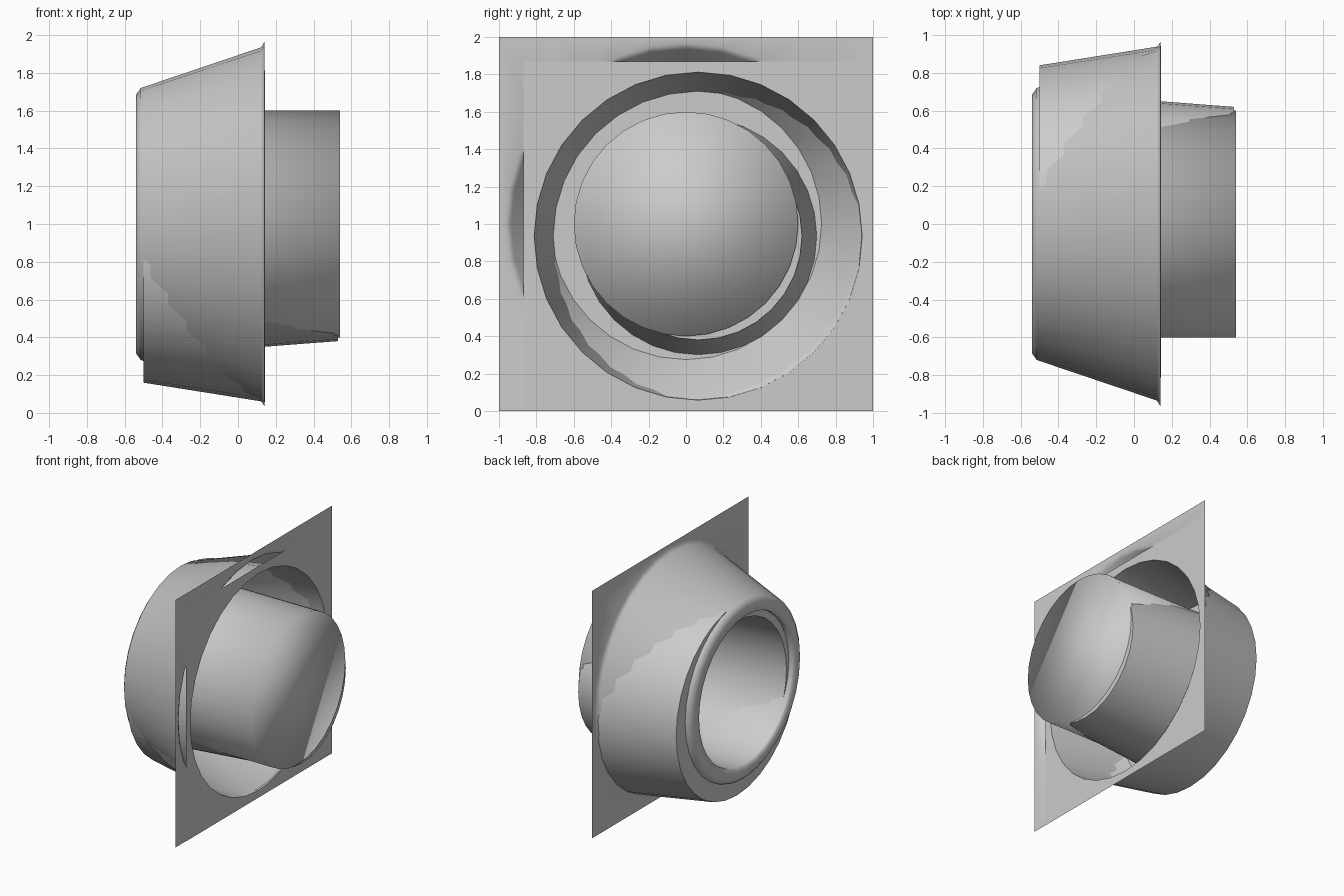
import bpy, bmesh, math

if "Cube" in bpy.data.objects:
    bpy.data.objects.remove(bpy.data.objects["Cube"])

SEGS = 32


def shell(name, cy, cz, half, profile, flip, smooth_deg):
    """Square flange with a round hole, then rings (x, radius), closed by a flat end disc."""
    bm = bmesh.new()
    angles = [2 * math.pi * i / SEGS for i in range(SEGS)]

    # square outline, sampled at the same angles as the round rings
    rings = [[]]
    for a in angles:
        r = half / max(abs(math.cos(a)), abs(math.sin(a)))
        rings[0].append(bm.verts.new((profile[0][0], cy + r * math.cos(a), cz + r * math.sin(a))))

    # round rings: hole, funnel, back lip, cup wall
    for x, r in profile:
        rings.append([bm.verts.new((x, cy + r * math.cos(a), cz + r * math.sin(a)))
                      for a in angles])

    for outer, inner in zip(rings, rings[1:]):
        for j in range(SEGS):
            k = (j + 1) % SEGS
            bm.faces.new((outer[j], outer[k], inner[k], inner[j]))
    bm.faces.new(rings[-1])

    if flip:
        bmesh.ops.reverse_faces(bm, faces=bm.faces[:])
    mesh = bpy.data.meshes.new(name)
    bm.to_mesh(mesh)
    bm.free()
    ob = bpy.data.objects.new(name, mesh)
    bpy.context.collection.objects.link(ob)
    bpy.ops.object.select_all(action='DESELECT')
    ob.select_set(True)
    bpy.context.view_layer.objects.active = ob
    bpy.ops.object.shade_smooth_by_angle(angle=math.radians(smooth_deg))
    return ob


# back skin: full-size flange, rounded back lip, straight cup with softly shaded end
shell("rear_housing_skin", 0.0, 1.0, 1.0,
      [(0.14, 0.965), (0.122, 0.935), (-0.515, 0.72), (-0.54, 0.685),
       (-0.54, 0.605), (-0.525, 0.6), (0.54, 0.6)], True, 100)

# front skin: smaller offset flange with tapered funnel and cup
shell("front_housing_skin", 0.065, 0.935, 0.935,
      [(0.142, 0.877), (-0.5, 0.775), (-0.5, 0.634), (0.53, 0.555)], False, 40)
